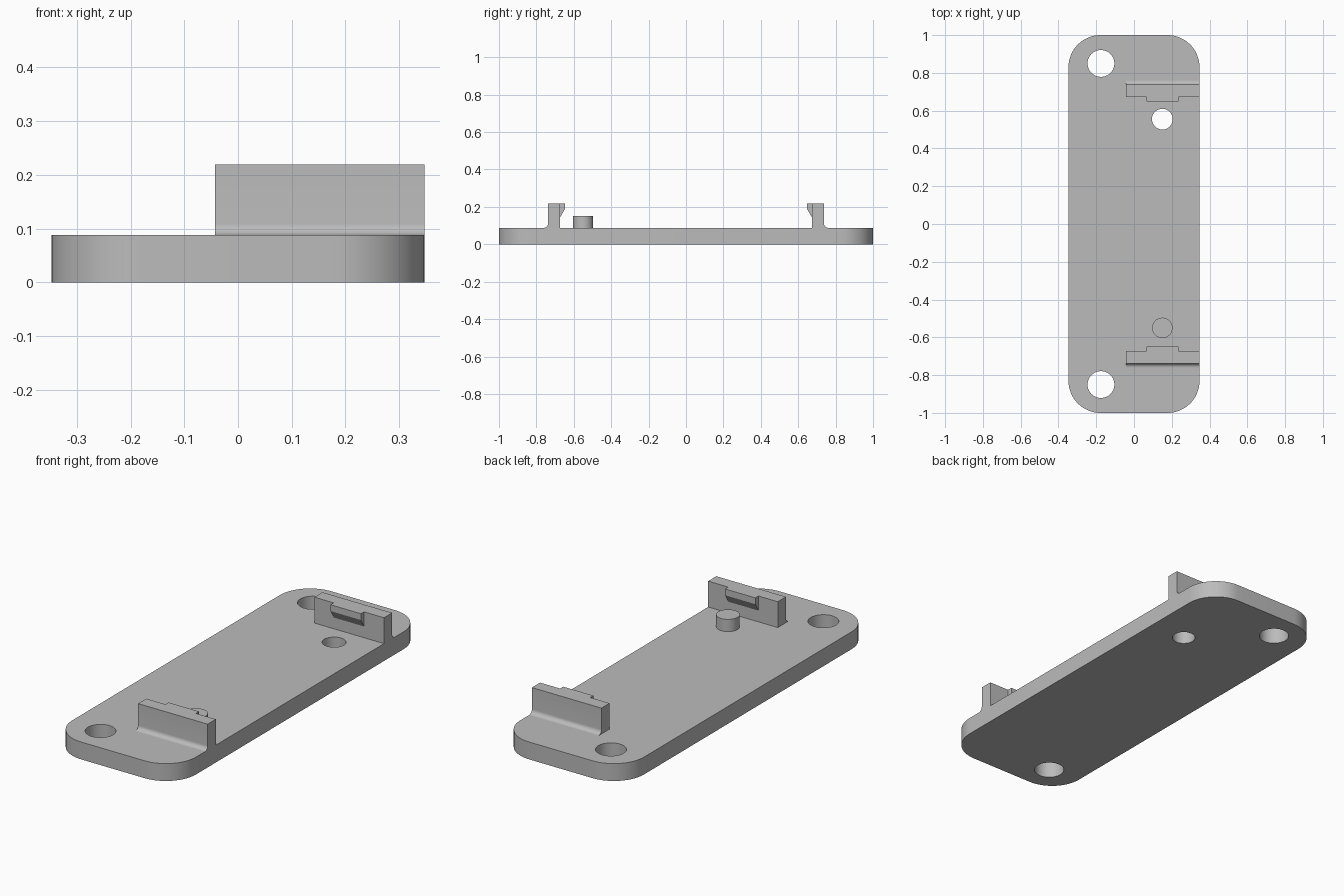
import bpy
import bmesh
from math import radians, cos, sin, pi
from mathutils import Vector

cube = bpy.data.objects.get("Cube")
if cube:
    bpy.data.objects.remove(cube, do_unlink=True)

grey = bpy.data.materials.new("plain grey")
grey.use_nodes = True
colour = (0.5, 0.5, 0.5, 1)
grey.diffuse_color = colour
grey.node_tree.nodes["Principled BSDF"].inputs["Base Color"].default_value = colour

HALF_W, HALF_L, THICK, CORNER = 0.347, 1.0, 0.088, 0.17


def arc(cx, cy, r, start, end, steps):
    """Points along an arc, angles in degrees."""
    angles = [radians(start + (end - start) * i / steps) for i in range(steps + 1)]
    return [(cx + r * cos(a), cy + r * sin(a)) for a in angles]


def prism(name, outline, low, high, along="z"):
    """Extrude an outline: (x, y) along z, or (y, z) along x."""
    place = (lambda p: (p[0], p[1], low)) if along == "z" else (lambda p: (low, *p))
    step = Vector((0, 0, high - low)) if along == "z" else Vector((high - low, 0, 0))
    bm = bmesh.new()
    face = bm.faces.new([bm.verts.new(place(p)) for p in outline])
    new = bmesh.ops.extrude_face_region(bm, geom=[face])["geom"]
    bmesh.ops.translate(bm, vec=step, verts=[v for v in new if isinstance(v, bmesh.types.BMVert)])
    bmesh.ops.recalc_face_normals(bm, faces=bm.faces)
    mesh = bpy.data.meshes.new(name)
    bm.to_mesh(mesh)
    bm.free()
    mesh.materials.append(grey)
    obj = bpy.data.objects.new(name, mesh)
    bpy.context.collection.objects.link(obj)
    return obj


def activate(obj):
    bpy.ops.object.select_all(action="DESELECT")
    obj.select_set(True)
    bpy.context.view_layer.objects.active = obj


def smooth(obj):
    activate(obj)
    bpy.ops.object.shade_smooth_by_angle(angle=radians(30))


def disc(x, y, r):
    return arc(x, y, r, 0, 360, 48)[:-1]


# Base plate with rounded corners
outline = []
for i, (sx, sy) in enumerate([(1, 1), (-1, 1), (-1, -1), (1, -1)]):
    outline += arc(sx * (HALF_W - CORNER), sy * (HALF_L - CORNER), CORNER,
                   90 * i, 90 * i + 90, 16)
plate = prism("base_plate", outline, 0, THICK)

# Two screw holes and the socket for a peg
for x, y, r in [(-0.175, 0.85, 0.071), (-0.175, -0.85, 0.071), (0.15, 0.555, 0.055)]:
    cutter = prism("hole_cutter", disc(x, y, r), -0.1, 0.2)
    cutter.hide_render = True
    cut = plate.modifiers.new("hole", "BOOLEAN")
    cut.operation = "DIFFERENCE"
    cut.solver = "EXACT"
    cut.object = cutter
    activate(plate)
    bpy.ops.object.modifier_apply(modifier=cut.name)
    bpy.data.objects.remove(cutter, do_unlink=True)
smooth(plate)

# Locating peg
smooth(prism("locating_peg", disc(0.15, -0.55, 0.054), THICK - 0.01, 0.15))

# Clip walls with an outer fillet, and their hooked catches
INNER, OUTER, TOP, FILLET = 0.673, 0.738, 0.219, 0.022
wall = [(INNER, TOP), (INNER, THICK - 0.005), (OUTER + FILLET, THICK - 0.005)]
wall += arc(OUTER + FILLET, THICK + FILLET, FILLET, 270, 180, 8)
wall += [(OUTER, TOP)]
catch = [(INNER + 0.01, TOP), (0.648, TOP), (0.648, 0.187),
         (INNER, 0.145), (INNER + 0.01, 0.145)]
for side, sign in (("back", 1), ("front", -1)):
    mirrored = lambda pts: [(sign * y, z) for y, z in pts]
    smooth(prism(side + "_clip_wall", mirrored(wall), -0.043, HALF_W, "x"))
    prism(side + "_clip_catch", mirrored(catch), 0.065, 0.235, "x")
